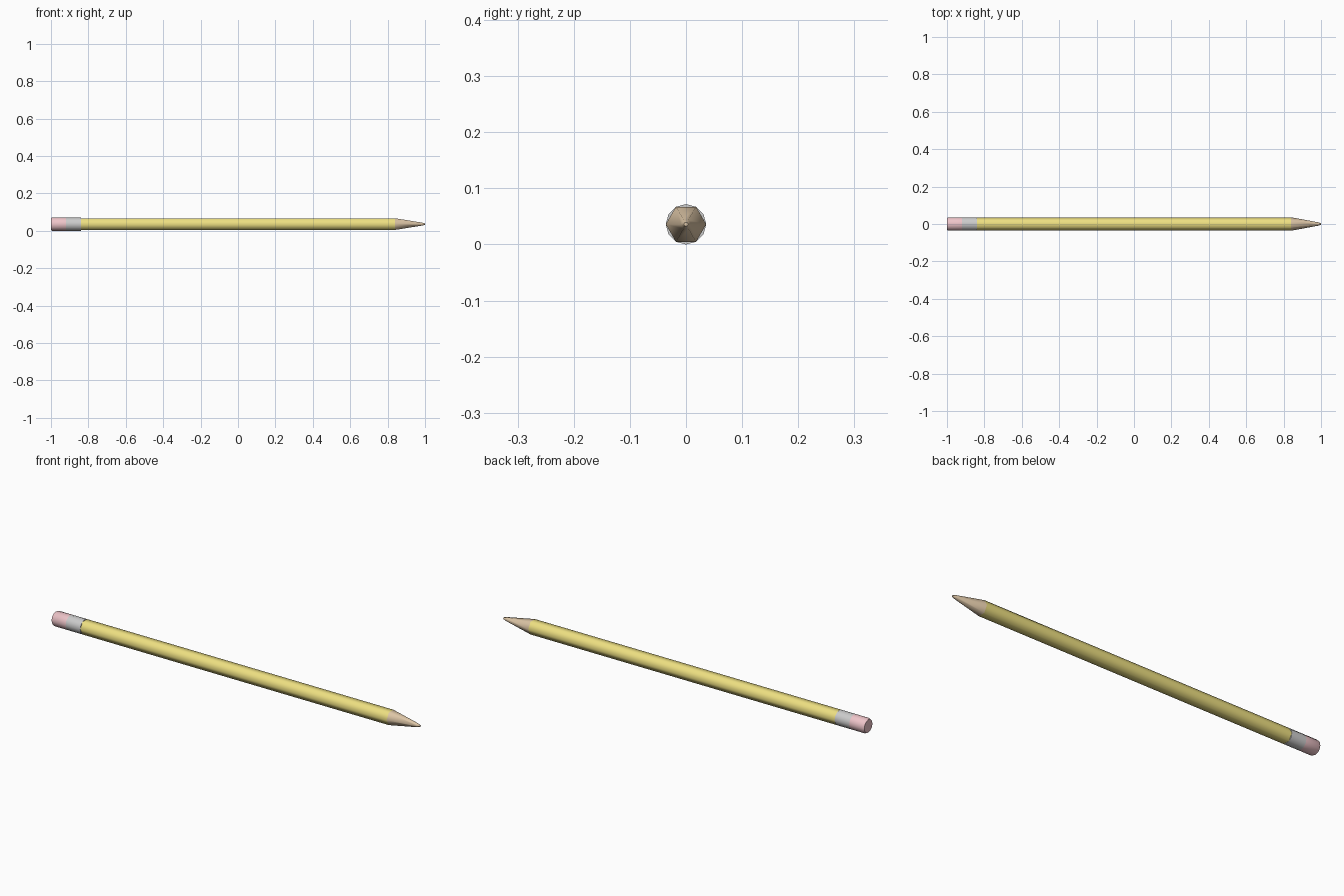
import bpy, bmesh, math

if "Cube" in bpy.data.objects:
    bpy.data.objects.remove(bpy.data.objects["Cube"])

R = 0.036   # outer radius, also the height of the pencil axis


def material(name, rgb):
    m = bpy.data.materials.new(name)
    m.diffuse_color = (*rgb, 1)
    m.use_nodes = True
    m.node_tree.nodes["Principled BSDF"].inputs["Base Color"].default_value = m.diffuse_color
    return m


def lathe_x(name, profile, sides, mat=None, smooth=40, phase=0.0):
    """Sweep (x, radius) rings along the x axis and cap both ends."""
    bm = bmesh.new()
    rings = []
    for x, r in profile:
        ring = []
        for i in range(sides):
            a = phase + 2 * math.pi * i / sides
            ring.append(bm.verts.new((x, r * math.cos(a), R + r * math.sin(a))))
        rings.append(ring)
    for a, b in zip(rings, rings[1:]):
        for i in range(sides):
            j = (i + 1) % sides
            bm.faces.new((a[i], a[j], b[j], b[i]))
    bm.faces.new(rings[0])
    bm.faces.new(rings[-1])
    bmesh.ops.recalc_face_normals(bm, faces=bm.faces)
    mesh = bpy.data.meshes.new(name)
    bm.to_mesh(mesh)
    bm.free()
    ob = bpy.data.objects.new(name, mesh)
    bpy.context.collection.objects.link(ob)
    if mat:
        mesh.materials.append(mat)
    bpy.ops.object.select_all(action='DESELECT')
    ob.select_set(True)
    bpy.context.view_layer.objects.active = ob
    bpy.ops.object.shade_smooth_by_angle(angle=math.radians(smooth))
    return ob


yellow = material("yellow_paint", (0.85, 0.74, 0.22))
wood = material("bare_wood", (0.72, 0.56, 0.38))
pink = material("pink_rubber", (0.85, 0.55, 0.58))

# Eraser with a slightly softened end
lathe_x("eraser", [(-1.0, 0.032), (-0.993, R), (-0.92, R)], 12, pink, 50)
# Metal band
lathe_x("ferrule", [(-0.92, R), (-0.84, R)], 12)
# Hexagonal shaft, flats on top and bottom
lathe_x("shaft", [(-0.84, R), (0.84, R)], 6, yellow, 65)
# Sharpened hexagonal tip with a blunt point
lathe_x("sharpened_tip", [(0.84, R), (0.985, 0.009), (1.0, 0.004)], 6, wood, 65)
